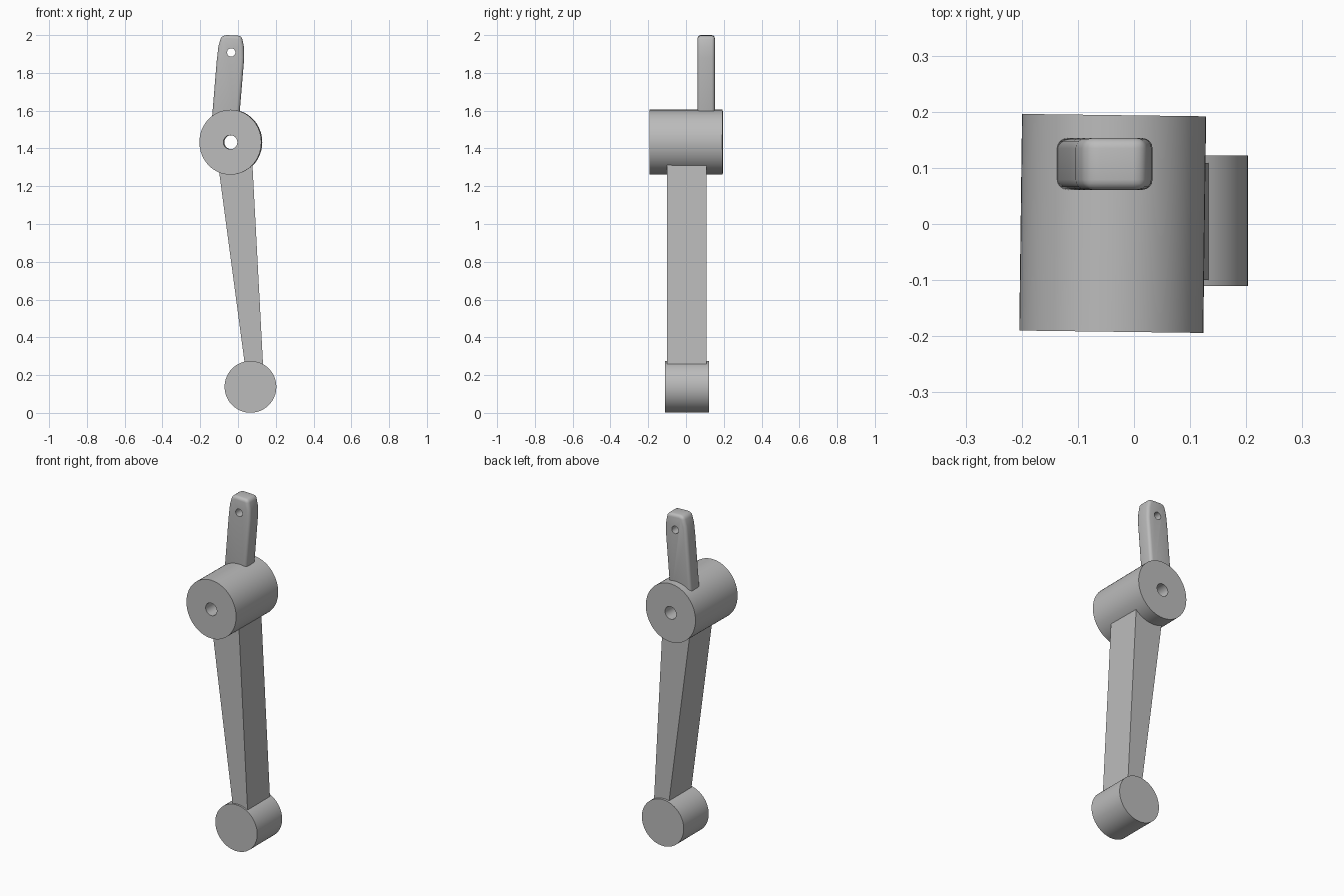
import bpy
import bmesh
from math import pi

cube = bpy.data.objects.get("Cube")
if cube:
    bpy.data.objects.remove(cube, do_unlink=True)

GREY = (0.5, 0.5, 0.5, 1)
grey = bpy.data.materials.new("plain grey")
grey.use_nodes = True
grey.diffuse_color = GREY
grey.node_tree.nodes["Principled BSDF"].inputs["Base Color"].default_value = GREY


def finish(obj, name):
    obj.name = obj.data.name = name
    obj.data.materials.clear()
    obj.data.materials.append(grey)
    return obj


def select(obj):
    bpy.ops.object.select_all(action="DESELECT")
    obj.select_set(True)
    bpy.context.view_layer.objects.active = obj


def smooth(obj):
    select(obj)
    bpy.ops.object.shade_smooth_by_angle(angle=pi / 6)


def cylinder(name, centre, rx, rz, length, turn=0, sides=64):
    """Cylinder lying along y, turned slightly about z."""
    bpy.ops.mesh.primitive_cylinder_add(vertices=sides, radius=1, depth=length,
                                        location=centre, rotation=(pi / 2, 0, turn))
    obj = bpy.context.object
    obj.scale = (rx, rz, 1)
    return finish(obj, name)


def prism(name, outline, y0, y1):
    """Extrude an x-z outline from y0 to y1."""
    bm = bmesh.new()
    face = bm.faces.new([bm.verts.new((x, y0, z)) for x, z in outline])
    new = bmesh.ops.extrude_face_region(bm, geom=[face])["geom"]
    bmesh.ops.translate(bm, vec=(0, y1 - y0, 0),
                        verts=[v for v in new if isinstance(v, bmesh.types.BMVert)])
    bmesh.ops.recalc_face_normals(bm, faces=bm.faces)
    mesh = bpy.data.meshes.new(name)
    bm.to_mesh(mesh)
    bm.free()
    obj = bpy.data.objects.new(name, mesh)
    bpy.context.collection.objects.link(obj)
    return finish(obj, name)


def drill(obj, centre, radius, turn=0):
    """Cut a round hole along y, then discard the cutter."""
    cutter = cylinder("hole_cutter", centre, radius, radius, 0.8, turn, 32)
    cutter.hide_render = True
    mod = obj.modifiers.new("hole", "BOOLEAN")
    mod.object = cutter
    mod.solver = "EXACT"
    select(obj)
    bpy.ops.object.modifier_apply(modifier=mod.name)
    bpy.data.objects.remove(cutter, do_unlink=True)


# Upper hub with its axle hole
TURN = -0.013
hub_centre = (-0.038, 0.001, 1.433)
hub = cylinder("hub", hub_centre, 0.164, 0.172, 0.386, TURN)
drill(hub, hub_centre, 0.037, TURN)
smooth(hub)

# Lower end boss
boss = cylinder("lower_boss", (0.066, 0.006, 0.138), 0.137, 0.137, 0.233)
smooth(boss)

# Tapered arm joining hub and boss
prism("arm", [(0.045, 0.19), (0.136, 0.19), (0.074, 1.36), (-0.111, 1.36)], -0.1, 0.109)

# Rounded tab with a small hole on top of the hub
tab = prism("tab", [(-0.141, 1.52), (0.003, 1.52), (0.033, 1.88), (0.031, 1.94),
                    (0.02, 1.995), (0, 1.997), (-0.06, 2), (-0.088, 1.995),
                    (-0.104, 1.94), (-0.113, 1.86)], 0.061, 0.153)
bevel = tab.modifiers.new("round", "BEVEL")
bevel.width = 0.018
bevel.segments = 4
bevel.limit_method = "ANGLE"
select(tab)
bpy.ops.object.modifier_apply(modifier=bevel.name)
drill(tab, (-0.036, 0.107, 1.908), 0.022)
smooth(tab)
